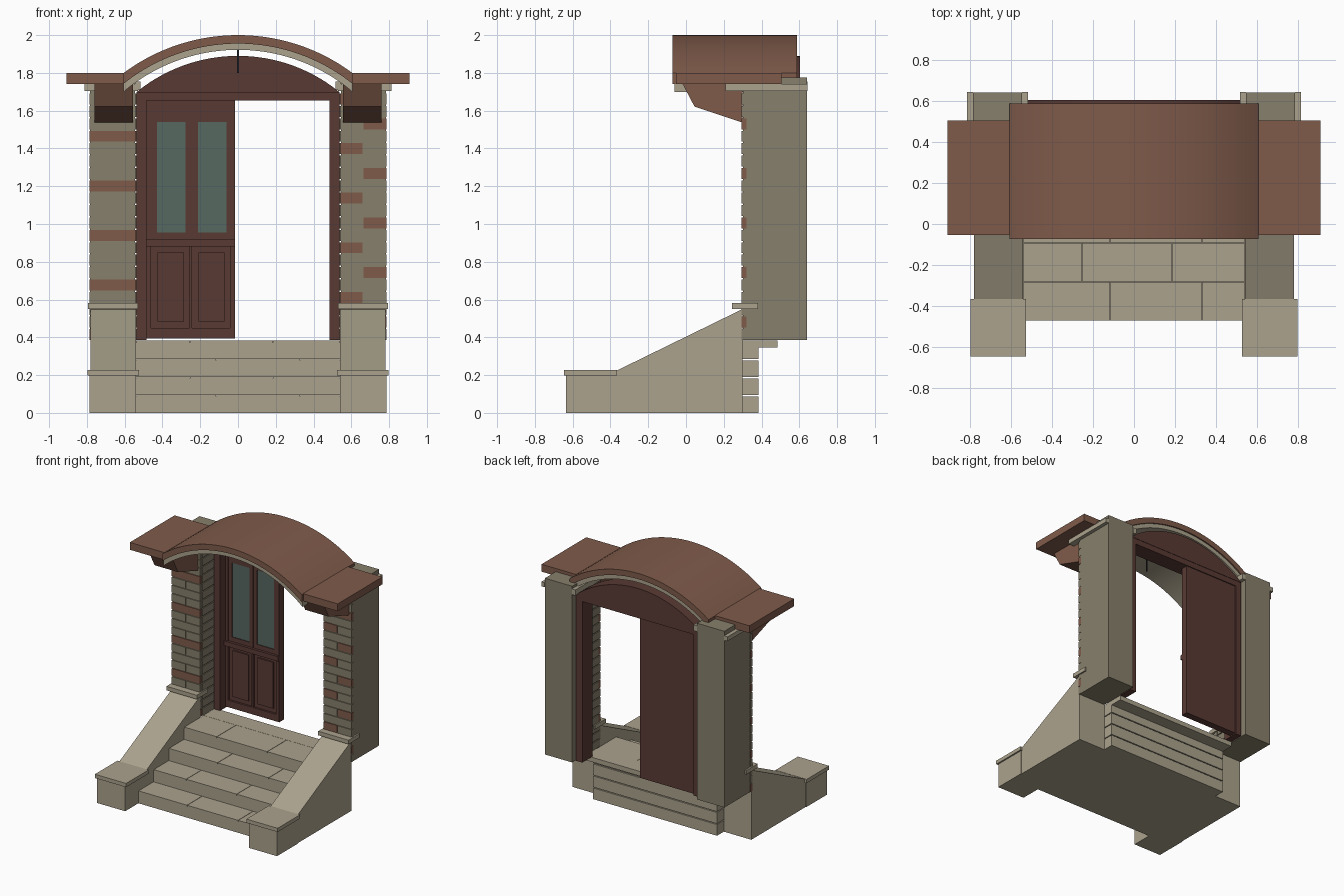
import bpy, bmesh, math

old = bpy.data.objects.get("Cube")
if old:
    bpy.data.objects.remove(old, do_unlink=True)


def material(name, r, g, b):
    m = bpy.data.materials.new(name)
    m.use_nodes = True
    m.diffuse_color = (r, g, b, 1)
    m.node_tree.nodes["Principled BSDF"].inputs["Base Color"].default_value = (r, g, b, 1)
    return m


STONE = material("pale stone", 0.41, 0.365, 0.27)
MASONRY = material("grey brown masonry", 0.245, 0.215, 0.15)
TERRACOTTA = material("terracotta", 0.215, 0.105, 0.07)
WOOD = material("dark red wood", 0.1, 0.042, 0.034)
GLASS = material("green grey glass", 0.095, 0.14, 0.12)
IRON = material("dark iron", 0.02, 0.02, 0.025)


def finish(bm, name, mat):
    bmesh.ops.recalc_face_normals(bm, faces=bm.faces)
    mesh = bpy.data.meshes.new(name)
    bm.to_mesh(mesh)
    bm.free()
    mesh.materials.append(mat)
    ob = bpy.data.objects.new(name, mesh)
    bpy.context.collection.objects.link(ob)
    return ob


def boxes(name, mat, items):
    """One object from boxes given as (x0, x1, y0, y1, z0, z1)."""
    bm = bmesh.new()
    for x0, x1, y0, y1, z0, z1 in items:
        verts = bmesh.ops.create_cube(bm, size=1)["verts"]
        for v in verts:
            v.co.x = (x0 + x1) / 2 + v.co.x * (x1 - x0)
            v.co.y = (y0 + y1) / 2 + v.co.y * (y1 - y0)
            v.co.z = (z0 + z1) / 2 + v.co.z * (z1 - z0)
    return finish(bm, name, mat)


def extrude(name, mat, points, axis, a, b):
    """Prism: points are (y, z) for axis x, or (x, z) for axis y."""
    bm = bmesh.new()
    rings = []
    for t in (a, b):
        rings.append([bm.verts.new((t, p, z) if axis == "x" else (p, t, z)) for p, z in points])
    n = len(points)
    for ring in rings:
        bm.faces.new(ring)
    for i in range(n):
        j = (i + 1) % n
        bm.faces.new((rings[0][i], rings[0][j], rings[1][j], rings[1][i]))
    return finish(bm, name, mat)


def arc(radius, centre, half, n=40):
    """Points of a shallow arch from -half to half."""
    a = math.asin(half / radius)
    angles = [-a + 2 * a * i / n for i in range(n + 1)]
    return [(radius * math.sin(t), centre + radius * math.cos(t)) for t in angles]


def smooth(ob):
    bpy.ops.object.select_all(action="DESELECT")
    ob.select_set(True)
    bpy.context.view_layer.objects.active = ob
    bpy.ops.object.shade_smooth_by_angle(angle=math.radians(30))


def side_box(s, a, b, *rest):
    return (min(s * a, s * b), max(s * a, s * b)) + rest


# Steps: solid risers topped by jointed tread slabs
RISE, DEPTH, HALF, GAP = 0.095, 0.19, 0.54, 0.003
risers, slabs = [], []
for i in range(4):
    front, top = -0.47 + DEPTH * i, RISE * (i + 1) + 0.003
    risers.append((-HALF, HALF, front, 0.385, RISE * i, top - 0.01))
    joints = [-HALF, -0.115, 0.33, HALF] if i % 2 == 0 else [-HALF, -0.255, 0.185, HALF]
    back = front + DEPTH if i < 3 else 0.385
    for l, r in zip(joints, joints[1:]):
        slabs.append((l + GAP / 2, r - GAP / 2, front, back - GAP, top - 0.01, top))
boxes("step_risers", STONE, risers)
boxes("step_treads", STONE, slabs)
boxes("door_sill_slab", STONE, [(-HALF, HALF, 0.34, 0.485, 0.347, 0.384)])

PITCH = 0.0656
for s, side in ((1, "left"), (-1, "right")):
    # Sloping stair wall with pedestal
    extrude(side + "_stair_wall", STONE,
            [(-0.375, 0), (0.3, 0), (0.3, 0.55), (-0.375, 0.22)], "x", s * 0.54, s * 0.78)
    boxes(side + "_pedestal", STONE, [side_box(s, 0.54, 0.785, -0.635, -0.375, 0, 0.197)])
    boxes(side + "_pedestal_cap", STONE, [side_box(s, 0.525, 0.797, -0.645, -0.365, 0.197, 0.227)])
    boxes(side + "_wall_cap", STONE, [side_box(s, 0.53, 0.795, 0.243, 0.38, 0.55, 0.582)])

    # Masonry pier and its top moulding
    boxes(side + "_pier", MASONRY, [side_box(s, 0.545, 0.783, 0.302, 0.64, 0.385, 1.775)])
    boxes(side + "_pier_moulding", STONE, [
        side_box(s, 0.53, 0.812, 0.21, 0.301, 1.705, 1.74),
        side_box(s, 0.783, 0.812, 0.301, 0.643, 1.705, 1.74),
        side_box(s, 0.515, 0.545, 0.21, 0.643, 1.71, 1.755)])

    # Brick courses on the front and the inner reveal
    plain, red = [], []
    for i in range(20):
        z0 = 0.415 + PITCH * i - 0.029
        z1 = z0 + 0.058
        if i % 2:
            spans = [(0.54, 0.658, s > 0 and i % 4 == 3), (0.664, 0.785, s > 0 and i % 4 == 1)]
        else:
            spans = [(0.54, 0.785, s < 0 and i % 4 == 0)]
        for a, b, is_red in spans:
            (red if is_red else plain).append(side_box(s, a, b, 0.295, 0.32, z0, z1))
        plain.append(side_box(s, 0.538, 0.55, 0.323, 0.47, z0, z1))
    boxes(side + "_plain_bricks", MASONRY, plain)
    boxes(side + "_red_bricks", TERRACOTTA, red)

    # Roof bracket and flat eave
    extrude(side + "_bracket", TERRACOTTA,
            [(-0.02, 1.745), (0.045, 1.622), (0.3, 1.537), (0.3, 1.745)], "x", s * 0.555, s * 0.76)
    boxes(side + "_eave", TERRACOTTA, [side_box(s, 0.6, 0.907, -0.053, 0.505, 1.742, 1.8)])

# Arched roof shell with pale lining
CENTRE = 0.985
for name, mat, outer, inner, y0, y1 in (
        ("arched_roof", TERRACOTTA, 1.015, 0.97, -0.072, 0.587),
        ("arched_lining", STONE, 0.97, 0.937, -0.062, 0.577)):
    points = arc(outer, CENTRE, 0.607) + arc(inner, CENTRE, 0.607)[::-1]
    smooth(extrude(name, mat, points, "y", y0, y1))

# Door frame with arched head panel
boxes("door_jambs", WOOD, [side_box(s, 0.485, 0.538, 0.47, 0.6, 0.385, 1.7) for s in (1, -1)])
boxes("door_transom", WOOD, [(-0.485, 0.485, 0.47, 0.6, 1.655, 1.7)])
smooth(extrude("arched_head_panel", WOOD, arc(0.848, 1.042, 0.535), "y", 0.48, 0.603))

# Door leaf: flat back, raised frame on the front
X0, X1, FACE = -0.485, -0.015, 0.535
boxes("door_leaf", WOOD, [(X0, X1, FACE + 0.015, 0.592, 0.395, 1.655)])
boxes("door_stiles_and_rails", WOOD, [
    (X0, -0.46, FACE, 0.55, 0.395, 1.655), (-0.042, X1, FACE, 0.55, 0.395, 1.655),
    (-0.257, -0.243, FACE, 0.55, 0.45, 1.61),
    (-0.46, -0.042, FACE, 0.55, 0.395, 0.45), (-0.46, -0.042, FACE, 0.55, 1.61, 1.655),
    (X0, X1, FACE - 0.015, 0.55, 0.88, 0.918)])
panes, borders, panels = [], [], []
for a, b in ((-0.46, -0.257), (-0.243, -0.042)):
    l, r = a + 0.03, b - 0.02
    panes.append((l, r, 0.545, 0.551, 0.955, 1.54))
    borders += [(a, l, 0.54, 0.551, 0.918, 1.61), (r, b, 0.54, 0.551, 0.918, 1.61),
                (l, r, 0.54, 0.551, 0.918, 0.955), (l, r, 0.54, 0.551, 1.54, 1.61)]
    panels.append((a + 0.035, b - 0.03, 0.54, 0.551, 0.485, 0.85))
boxes("door_glass", GLASS, panes)
boxes("door_glass_borders", WOOD, borders)
boxes("door_lower_panels", WOOD, panels)

# Hanging rod under the roof
boxes("hanging_rod", IRON, [(-0.004, 0.004, 0.141, 0.149, 1.8, 1.925)])
